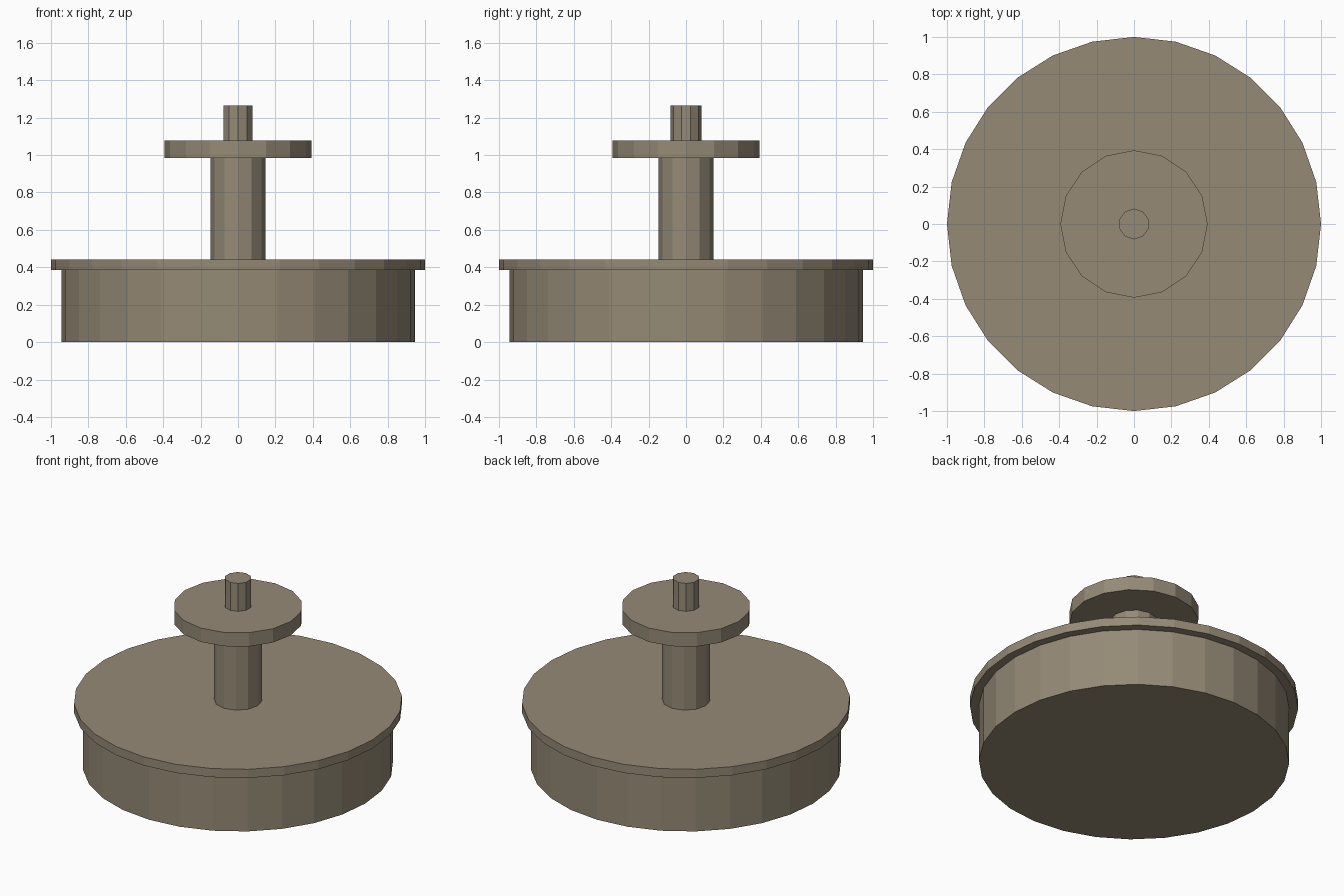
import bpy

if "Cube" in bpy.data.objects:
    bpy.data.objects.remove(bpy.data.objects["Cube"])

# One flat colour for the whole model
mat = bpy.data.materials.new("khaki_grey")
mat.diffuse_color = (0.300, 0.254, 0.181, 1.0)
mat.use_nodes = True
mat.node_tree.nodes["Principled BSDF"].inputs["Base Color"].default_value = mat.diffuse_color


def cylinder(name, radius, z0, z1, sides):
    """Flat-sided upright cylinder between two heights, first corner on +y."""
    bpy.ops.mesh.primitive_cylinder_add(
        vertices=sides, radius=radius, depth=z1 - z0,
        location=(0, 0, (z0 + z1) / 2))
    ob = bpy.context.object
    ob.name = name
    ob.data.materials.append(mat)
    return ob


cylinder("base_drum", 0.945, 0.0, 0.385, 28)     # wide body
cylinder("base_rim", 1.0, 0.385, 0.443, 28)      # overhanging lid
cylinder("shaft", 0.146, 0.443, 0.984, 12)       # central column
cylinder("flange", 0.394, 0.984, 1.077, 16)      # upper disc
cylinder("top_pin", 0.082, 1.077, 1.265, 10)     # small pin on top
